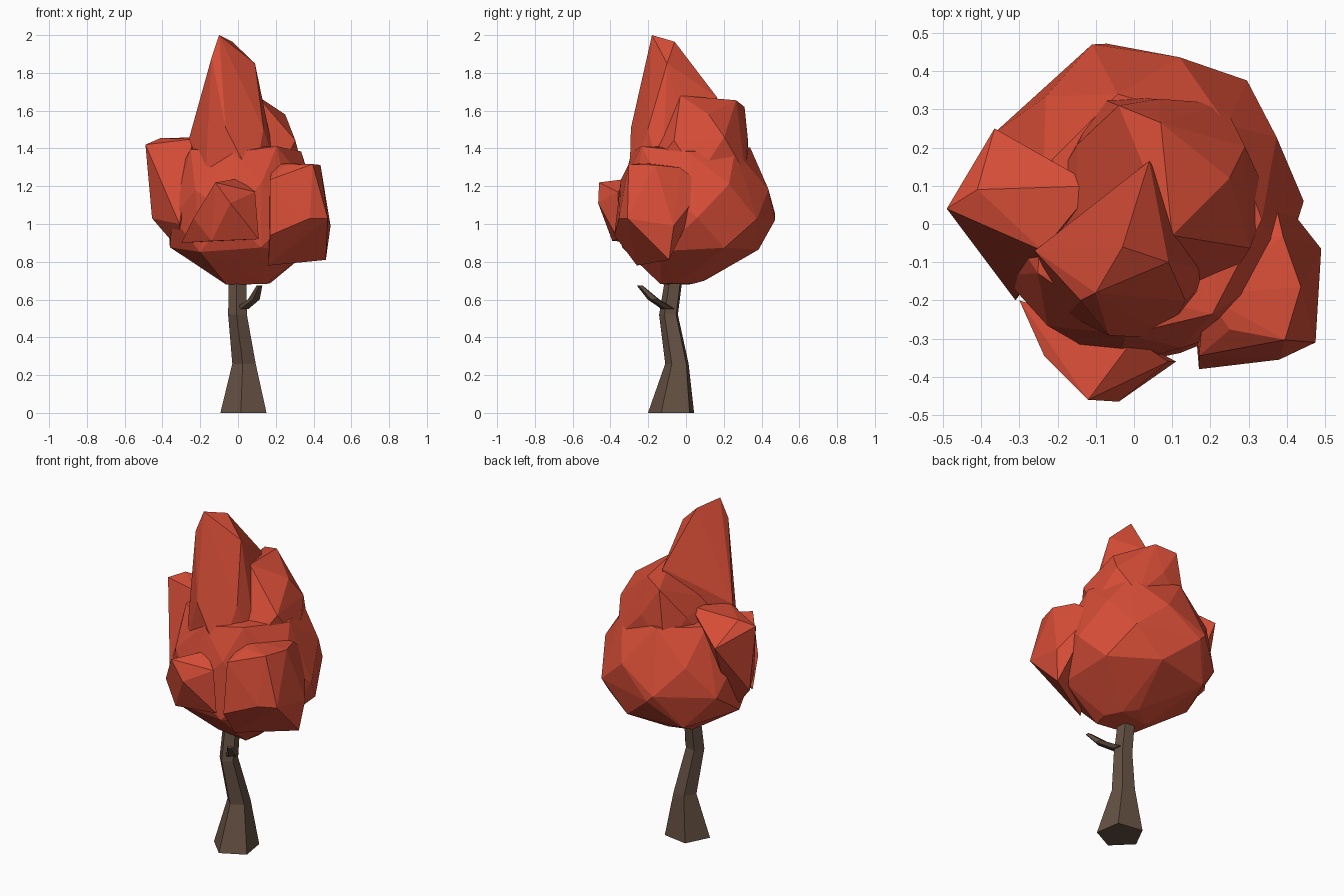
import bpy, bmesh, math, random
from mathutils import Vector

if "Cube" in bpy.data.objects:
    bpy.data.objects.remove(bpy.data.objects["Cube"])

random.seed(4)


def material(name, rgb):
    m = bpy.data.materials.new(name)
    m.diffuse_color = (*rgb, 1)
    m.use_nodes = True
    m.node_tree.nodes["Principled BSDF"].inputs["Base Color"].default_value = m.diffuse_color
    return m


RED = material("autumn red", (0.68, 0.075, 0.038))
BROWN = material("bark brown", (0.13, 0.082, 0.056))


def make_object(name, bm, mat):
    bmesh.ops.recalc_face_normals(bm, faces=bm.faces[:])
    mesh = bpy.data.meshes.new(name)
    bm.to_mesh(mesh)
    bm.free()
    mesh.materials.append(mat)
    ob = bpy.data.objects.new(name, mesh)
    bpy.context.collection.objects.link(ob)
    return ob


def ring_points(x, y, z, r, sides, turn):
    """Corners of a level polygon."""
    return [Vector((x + r * math.cos(turn + math.tau * k / sides),
                    y + r * math.sin(turn + math.tau * k / sides), z)) for k in range(sides)]


def clump(name, rings, tips=(), sides=7, rough=0.02):
    """Faceted leaf clump: hull over roughened rings and a few corner tips."""
    bm = bmesh.new()
    for i, ring in enumerate(rings):
        for p in ring_points(*ring, sides, i * math.pi / sides):
            bm.verts.new(p + Vector([random.uniform(-rough, rough) for _ in range(3)]))
    for p in tips:
        bm.verts.new(p)
    bmesh.ops.convex_hull(bm, input=bm.verts[:])
    bmesh.ops.delete(bm, geom=[v for v in bm.verts if not v.link_faces], context='VERTS')
    return make_object(name, bm, RED)


def limb(name, path, sides=5):
    """Tapered five-sided limb along (x, y, z, radius) stations."""
    bm = bmesh.new()
    rings = [[bm.verts.new(p) for p in ring_points(*s, sides, math.pi / 4)] for s in path]
    for a, b in zip(rings, rings[1:]):
        for k in range(sides):
            n = (k + 1) % sides
            bm.faces.new((a[k], a[n], b[n], b[k]))
    bm.faces.new(rings[0])
    bm.faces.new(rings[-1])
    return make_object(name, bm, BROWN)


# Trunk and side branch
limb("trunk", [(.035, -.073, 0, .13), (.035, -.045, .26, .066), (0, -.09, .52, .053), (0, -.05, .8, .047)])
limb("side_branch", [(.02, -.09, .55, .04), (.085, -.17, .6, .033), (.115, -.245, .675, .016)])

# Broad lower body of the canopy
canopy = clump("canopy", [(.06, -.03, .69, .12), (.02, .03, .86, .38), (.03, .05, 1.04, .42),
                          (.03, .04, 1.2, .39), (.03, .02, 1.4, .31)], [(-.11, .47, 1.06)])

clumps = [
    # Tall peak leaning to the front
    clump("peak_clump", [(.02, -.11, 1.22, .22), (0, -.11, 1.52, .18)],
          [(-.1, -.18, 2), (-.03, -.06, 1.965), (.09, -.1, 1.85), (.04, .165, 1.67),
           (-.14, -.2, 1.88), (-.26, -.07, 1.45)], 5),
    # Upper back shoulder
    clump("back_clump", [(.06, .05, 1.25, .31), (.06, .06, 1.46, .26)],
          [(-.04, .31, 1.62), (.07, .265, 1.655), (.25, .12, 1.58), (.1, -.03, 1.68)], 6),
    # Left clump
    clump("left_clump", [], [(-.49, .04, 1.42), (-.41, .09, 1.455), (-.24, -.07, 1.45), (-.455, .05, 1.03),
                             (-.365, .25, 1.33), (-.31, -.2, 1), (-.1, .1, 1.46), (-.3, 0, .85)]),
    # Right front clump
    clump("right_clump", [(.31, -.17, 1.31, .14)],
          [(.49, -.065, .99), (.475, -.31, 1.03), (.38, -.355, 1.03), (.17, -.38, .94),
           (.465, -.09, .81), (.16, -.26, .78), (.17, -.345, 1.235), (.36, .1, 1.2)], 6),
    # Small front clump
    clump("front_clump", [], [(-.12, -.46, 1.22), (-.04, -.465, 1.11), (.09, -.36, 1.17), (0, -.3, 1.24),
                              (-.235, -.345, 1.03), (-.14, -.39, .91), (.11, -.36, .92), (-.3, -.2, .9)]),
]

# Merge the clumps into one canopy skin
bpy.context.view_layer.objects.active = canopy
for c in clumps:
    mod = canopy.modifiers.new("merge", 'BOOLEAN')
    mod.operation, mod.solver, mod.object = 'UNION', 'EXACT', c
    bpy.ops.object.modifier_apply(modifier=mod.name)
    bpy.data.objects.remove(c)
